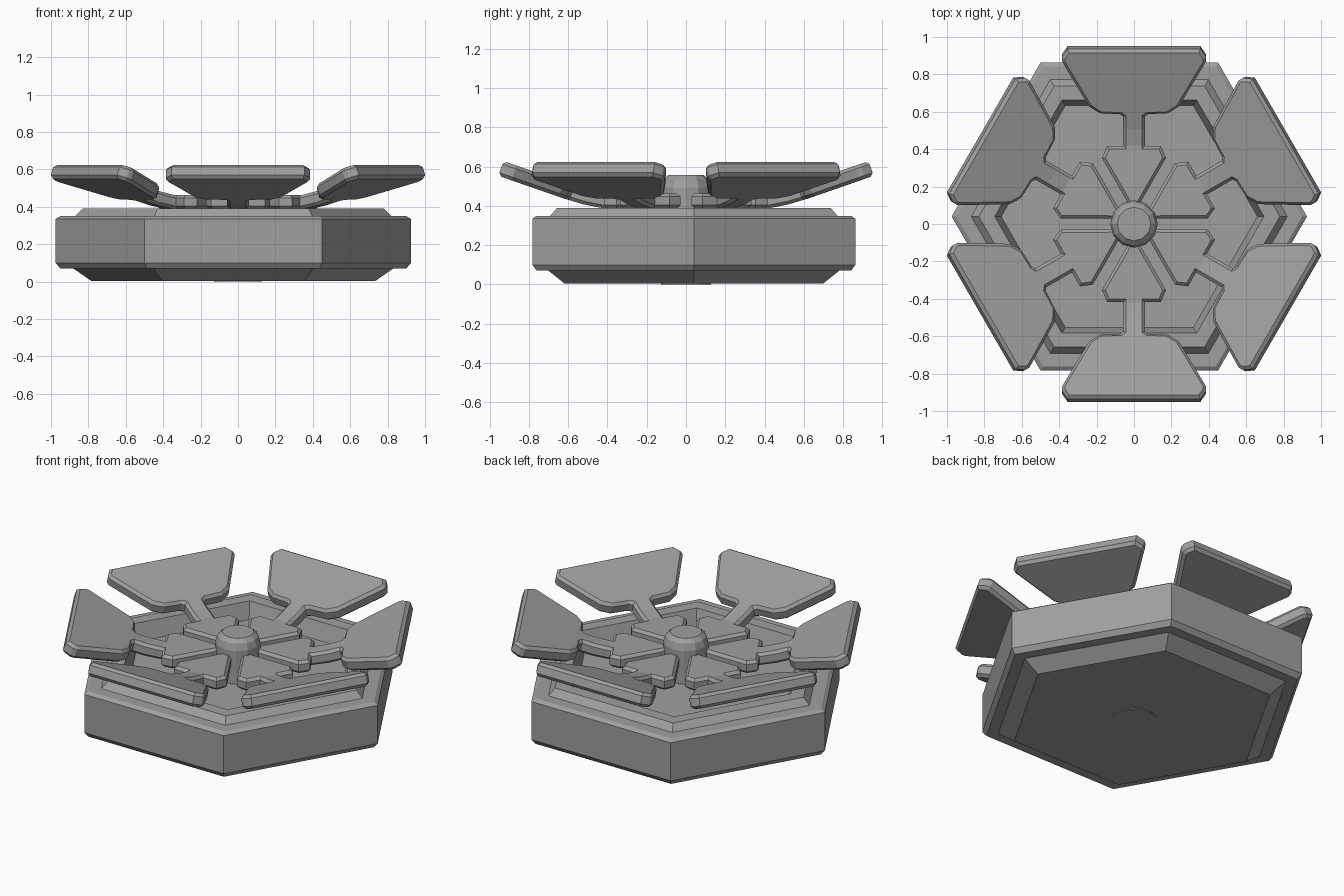
import bpy, bmesh, math
from mathutils import Matrix

old = bpy.data.objects.get("Cube")
if old:
    bpy.data.objects.remove(old, do_unlink=True)

grey = bpy.data.materials.new("plain_grey")
grey.use_nodes = True
grey.diffuse_color = (0.35, 0.35, 0.35, 1)
grey.node_tree.nodes["Principled BSDF"].inputs["Base Color"].default_value = grey.diffuse_color


def finish(bm, name):
    bmesh.ops.recalc_face_normals(bm, faces=bm.faces)
    mesh = bpy.data.meshes.new(name)
    bm.to_mesh(mesh)
    bm.free()
    mesh.materials.append(grey)
    obj = bpy.data.objects.new(name, mesh)
    bpy.context.collection.objects.link(obj)
    return obj


def lathe(name, profile, sides, center=(0, 0)):
    """Stack of polygon rings (radius, height), capped at both ends."""
    bm = bmesh.new()
    rings = []
    for r, z in profile:
        angles = [math.tau * i / sides for i in range(sides)]
        rings.append([bm.verts.new((center[0] + r * math.cos(a),
                                    center[1] + r * math.sin(a), z)) for a in angles])
    for low, high in zip(rings, rings[1:]):
        for i in range(sides):
            j = (i + 1) % sides
            bm.faces.new((low[i], low[j], high[j], high[i]))
    bm.faces.new(rings[0][::-1])
    bm.faces.new(rings[-1])
    return finish(bm, name)


# Hexagonal base with stepped rim and a recessed floor
lathe("hexagonal_base",
      [(0.76, 0.004), (0.855, 0.07), (0.925, 0.07), (0.95, 0.1), (0.95, 0.335),
       (0.925, 0.35), (0.845, 0.35), (0.805, 0.39), (0.72, 0.39), (0.685, 0.29)],
      6, (-0.025, 0.04))

# Central post with rounded cap
lathe("center_post", [(0.127, 0), (0.127, 0.495), (0.115, 0.535), (0.09, 0.557)], 12)

# Half outline of one blade: pointed head, narrow neck, flared paddle
HALF = [(0.171, 0.353), (0.144, 0.417), (0.058, 0.417), (0.058, 0.59), (0.075, 0.602),
        (0.18, 0.607), (0.24, 0.645), (0.385, 0.885), (0.385, 0.91), (0.355, 0.953)]
# Upward bend along the blade: distance, lift
BEND = [(0, 0), (0.42, 0), (0.52, 0.02), (0.62, 0.05), (1, 0.182)]
BOTTOM, THICK, BEVEL = 0.388, 0.075, 0.016


def bend(co):
    for (a, za), (b, zb) in zip(BEND, BEND[1:]):
        if co.y <= b:
            slope = (zb - za) / (b - a)
            lift = za + slope * (co.y - a)
            co.y -= slope * (co.z - BOTTOM - 0.01)
            co.z += lift
            return


def blade(name, angle):
    bm = bmesh.new()
    outline = [(0, 0.056)] + HALF + [(-x, y) for x, y in reversed(HALF)]
    face = bm.faces.new([bm.verts.new((x, y, BOTTOM)) for x, y in outline])
    out = bmesh.ops.extrude_face_region(bm, geom=[face])["geom"]
    for v in out:
        if isinstance(v, bmesh.types.BMVert):
            v.co.z += THICK
    bmesh.ops.recalc_face_normals(bm, faces=bm.faces)
    rims = [e for e in bm.edges if abs(e.verts[0].co.z - e.verts[1].co.z) < 1e-4]
    bmesh.ops.bevel(bm, geom=rims, offset=BEVEL, segments=1, affect='EDGES')
    for y, lift in BEND[1:-1]:
        bmesh.ops.bisect_plane(bm, geom=bm.verts[:] + bm.edges[:] + bm.faces[:],
                               plane_co=(0, y, 0), plane_no=(0, 1, 0))
    for v in bm.verts:
        bend(v.co)
    bm.transform(Matrix.Rotation(angle, 4, 'Z'))
    return finish(bm, name)


# Six blades around the post
for i in range(6):
    blade(f"blade_{i + 1}", math.tau * i / 6)
